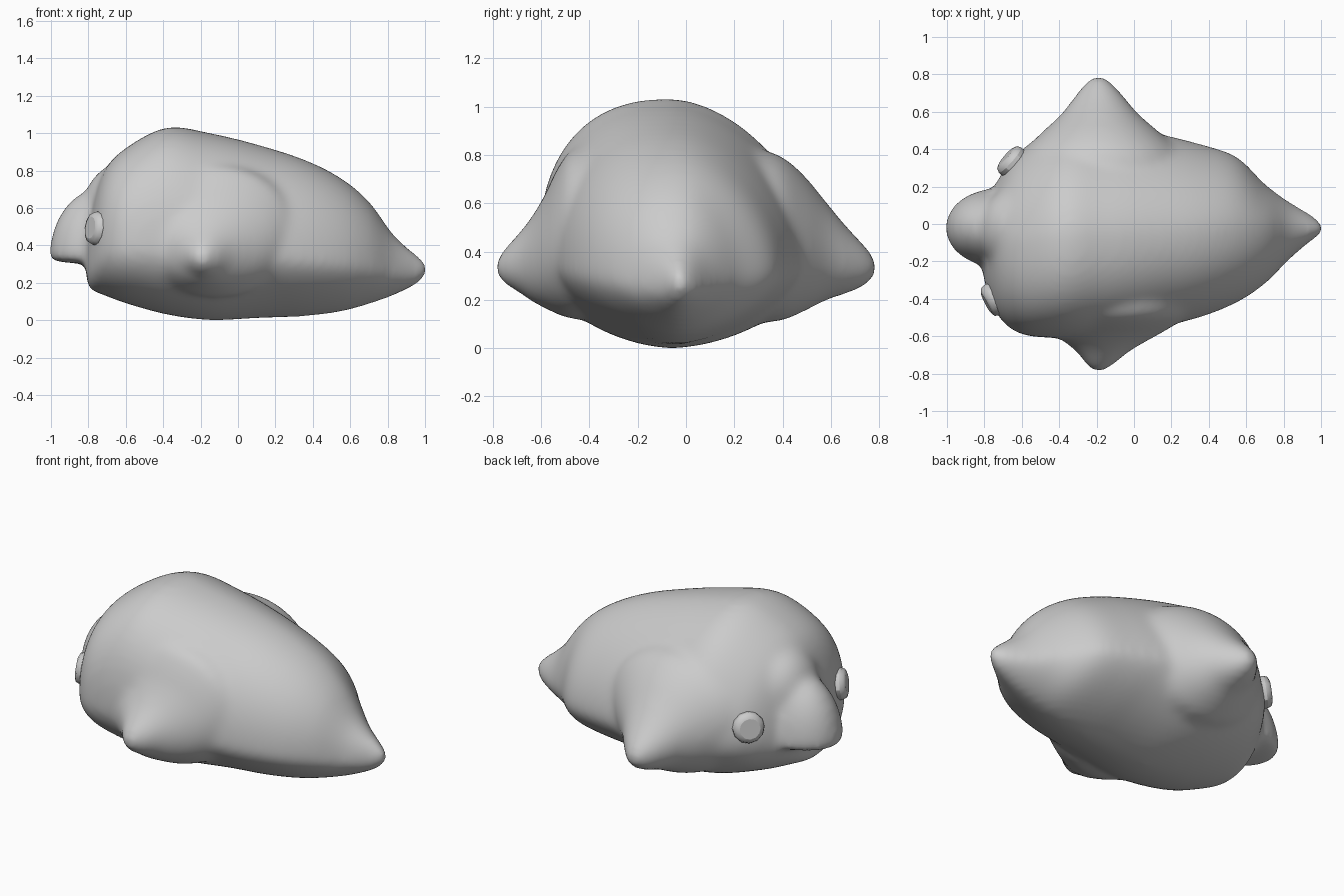
import bpy, bmesh, math
from mathutils import Vector

if "Cube" in bpy.data.objects:
    bpy.data.objects.remove(bpy.data.objects["Cube"])

# body stations: x, top z, bottom z, min y, max y, crest y
STATIONS = [
    (-0.81, 0.40, 0.21, -0.25, 0.04, -0.10),
    (-0.785, 0.57, 0.16, -0.36, 0.11, -0.12),
    (-0.72, 0.79, 0.135, -0.50, 0.25, -0.11),
    (-0.60, 0.92, 0.09, -0.59, 0.40, -0.10),
    (-0.38, 1.03, 0.03, -0.61, 0.52, -0.07),
    (-0.15, 1.00, 0.00, -0.60, 0.53, -0.06),
    (0.10, 0.94, 0.01, -0.56, 0.49, -0.05),
    (0.35, 0.86, 0.02, -0.50, 0.43, -0.04),
    (0.55, 0.76, 0.045, -0.42, 0.36, -0.03),
    (0.70, 0.635, 0.085, -0.32, 0.215, -0.03),
    (0.83, 0.46, 0.13, -0.19, 0.12, -0.03),
    (0.95, 0.355, 0.185, -0.09, 0.05, -0.03),
    (1.01, 0.31, 0.24, -0.05, -0.005, -0.025),
]
SIDES, STEPS = 64, 6


def spline(rows, i, t):
    p = [rows[min(max(i + k, 0), len(rows) - 1)] for k in (-1, 0, 1, 2)]
    return [0.5 * (2 * b + (c - a) * t + (2 * a - 5 * b + 4 * c - d) * t * t
                   + (3 * b - a - 3 * c + d) * t ** 3) for a, b, c, d in zip(*p)]


def power(v, n):
    return math.copysign(abs(v) ** (2 / n), v)


def section(row):
    x, zt, zb, yl, yr, yc = row
    zw = zb + 0.36 * (zt - zb)
    rear = min(max((x + 0.4) / 0.6, 0), 1)
    pts = []
    for k in range(SIDES):
        a = 2 * math.pi * k / SIDES
        c, s = math.cos(a), math.sin(a)
        n = 1.9 - 0.35 * rear if s < 0 else (1.75 if c > 0 else 2.4 - 0.25 * rear)
        y = yc + power(c, n) * ((yr - yc) if c > 0 else (yc - yl))
        z = zw + power(s, n) * ((zt - zw) if s > 0 else (zw - zb))
        pts.append((x, y, z))
    return pts


def skin(bm, rings):
    loops = [[bm.verts.new(p) for p in r] for r in rings]
    for a, b in zip(loops, loops[1:]):
        for k in range(len(a)):
            j = (k + 1) % len(a)
            bm.faces.new((a[k], a[j], b[j], b[k]))
    bm.faces.new(loops[0][::-1])
    bm.faces.new(loops[-1])


def blob(bm, centre, rx, ry, up, down):
    for v in bmesh.ops.create_icosphere(bm, subdivisions=4, radius=1)["verts"]:
        x, y, z = v.co
        v.co = Vector(centre) + Vector((rx * x, ry * y, z * (up if z > 0 else down)))


bm = bmesh.new()

# lofted body with tapering tail
rows = [spline(STATIONS, i, s / STEPS) for i in range(len(STATIONS) - 1) for s in range(STEPS)]
skin(bm, [section(r) for r in rows + [list(STATIONS[-1])]])

# flaring side fins: distance from tip, x radius, z radius, centre height
NEAR_FIN = [(0.0, 0.035, 0.035, 0.335), (0.04, 0.08, 0.08, 0.34), (0.10, 0.14, 0.13, 0.355),
            (0.15, 0.21, 0.18, 0.37), (0.20, 0.29, 0.235, 0.40), (0.25, 0.36, 0.30, 0.44),
            (0.31, 0.42, 0.35, 0.47), (0.42, 0.44, 0.36, 0.48)]
FAR_FIN = [(0.0, 0.035, 0.035, 0.335), (0.04, 0.08, 0.08, 0.34), (0.12, 0.145, 0.14, 0.365),
           (0.20, 0.21, 0.20, 0.40), (0.30, 0.32, 0.285, 0.435), (0.40, 0.42, 0.345, 0.455),
           (0.52, 0.46, 0.36, 0.47)]
for side, table, drift in ((-1, NEAR_FIN, 0.22), (1, FAR_FIN, 0.04)):
    fin = [spline(table, i, s / 4) for i in range(len(table) - 1) for s in range(4)]
    angles = [2 * math.pi * k / 32 for k in range(32)]
    skin(bm, [[(-0.19 + drift * d + rx * math.cos(a), side * (0.785 - d), z + rz * math.sin(a))
               for a in angles] for d, rx, rz, z in fin])

# hooked beak with a flat underside, and the brow it grows from
blob(bm, (-0.74, -0.02, 0.33), 0.27, 0.21, 0.375, 0.03)
blob(bm, (-0.62, -0.03, 0.59), 0.21, 0.23, 0.25, 0.25)

bmesh.ops.recalc_face_normals(bm, faces=bm.faces)
mesh = bpy.data.meshes.new("body")
bm.to_mesh(mesh)
bm.free()
body = bpy.data.objects.new("body", mesh)
bpy.context.collection.objects.link(body)

# blend everything into one soft skin
rem = body.modifiers.new("blend", "REMESH")
rem.mode = "VOXEL"
rem.voxel_size = 0.02
rem.use_smooth_shade = True
smooth = body.modifiers.new("soften", "SMOOTH")
smooth.factor = 0.5
smooth.iterations = 20

# button eyes
for name, loc, normal in (("eye_near", (-0.755, -0.405, 0.49), (-0.88, -0.45, 0.12)),
                          ("eye_far", (-0.655, 0.335, 0.48), (-0.74, 0.65, 0.15))):
    bpy.ops.mesh.primitive_cylinder_add(vertices=12, radius=0.09, depth=0.08, location=loc)
    eye = bpy.context.object
    eye.name = name
    eye.rotation_euler = Vector(normal).to_track_quat("Z", "Y").to_euler()
    bev = eye.modifiers.new("rounded", "BEVEL")
    bev.width = 0.03
    bev.segments = 2
    bpy.ops.object.shade_smooth_by_angle()
